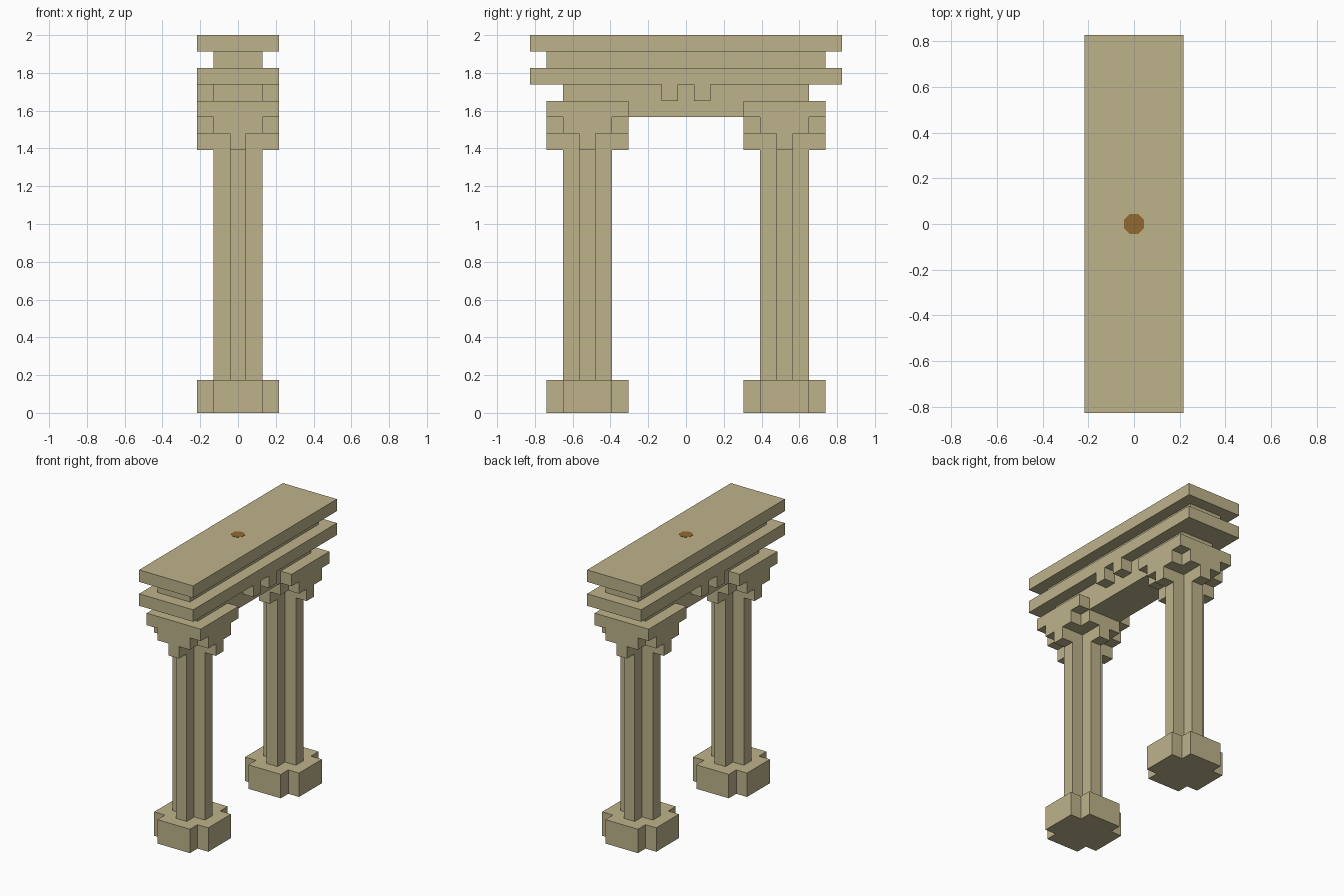
import bpy
import bmesh
import math
from mathutils import Vector

if "Cube" in bpy.data.objects:
    bpy.data.objects.remove(bpy.data.objects["Cube"], do_unlink=True)

U = 2 / 23  # one block of the grid


def make_material(name, color):
    mat = bpy.data.materials.new(name)
    mat.use_nodes = True
    mat.diffuse_color = color
    mat.node_tree.nodes["Principled BSDF"].inputs["Base Color"].default_value = color
    return mat


sandstone = make_material("sandstone", (0.51, 0.45, 0.26, 1))
brown = make_material("brown", (0.29, 0.14, 0.03, 1))


def prism(name, outline, z0, z1, y=0, x=0, mat=sandstone):
    """Extrude a flat outline, all measured in blocks."""
    bm = bmesh.new()
    base = bm.faces.new([bm.verts.new(((x + px) * U, (y + py) * U, z0 * U))
                         for px, py in outline])
    top = bmesh.ops.extrude_face_region(bm, geom=[base])["geom"]
    bmesh.ops.translate(bm, vec=Vector((0, 0, (z1 - z0) * U)),
                        verts=[v for v in top if isinstance(v, bmesh.types.BMVert)])
    bmesh.ops.recalc_face_normals(bm, faces=bm.faces)
    mesh = bpy.data.meshes.new(name)
    bm.to_mesh(mesh)
    bm.free()
    mesh.materials.append(mat)
    obj = bpy.data.objects.new(name, mesh)
    bpy.context.collection.objects.link(obj)
    return obj


def rectangle(w, d):
    return [(-w / 2, -d / 2), (w / 2, -d / 2), (w / 2, d / 2), (-w / 2, d / 2)]


def cross(size, arm):
    """Square of the given size with its corners notched to the arm width."""
    s, a = size / 2, arm / 2
    quarter = [(s, -a), (s, a), (a, a)]
    points = []
    for _ in range(4):
        points += quarter
        quarter = [(-py, px) for px, py in quarter]
    return points


# Two columns with base, shaft and stepped capital
for side, y in (("front", -6), ("back", 6)):
    prism(side + "_column_base", cross(5, 3), 0, 2, y)
    prism(side + "_column_shaft", cross(3, 1), 2, 16, y)
    prism(side + "_capital_lower", cross(5, 1), 16, 17, y)
    prism(side + "_capital_middle", cross(5, 3), 17, 18, y)
    prism(side + "_capital_upper", rectangle(5, 5), 18, 19, y)

# Lintel spanning the columns
prism("lintel_beam", rectangle(3, 7), 18, 19)
prism("lintel_upper_beam", rectangle(3, 15), 19, 20)

# Small blocks at the middle of each side
for x in (-2, 2):
    for y in (-1, 1):
        prism("lintel_bracket", rectangle(1, 1), 19, 20, y, x)

# Stacked roof slabs
prism("lower_roof_slab", rectangle(5, 19), 20, 21)
prism("roof_core", rectangle(3, 17), 21, 22)
prism("upper_roof_slab", rectangle(5, 19), 22, 23)

# Brown stud on top
octagon = [(0.54 * math.cos(math.pi * (i + 0.5) / 4), 0.54 * math.sin(math.pi * (i + 0.5) / 4))
           for i in range(8)]
prism("top_stud", octagon, 22.98, 23.02, mat=brown)
